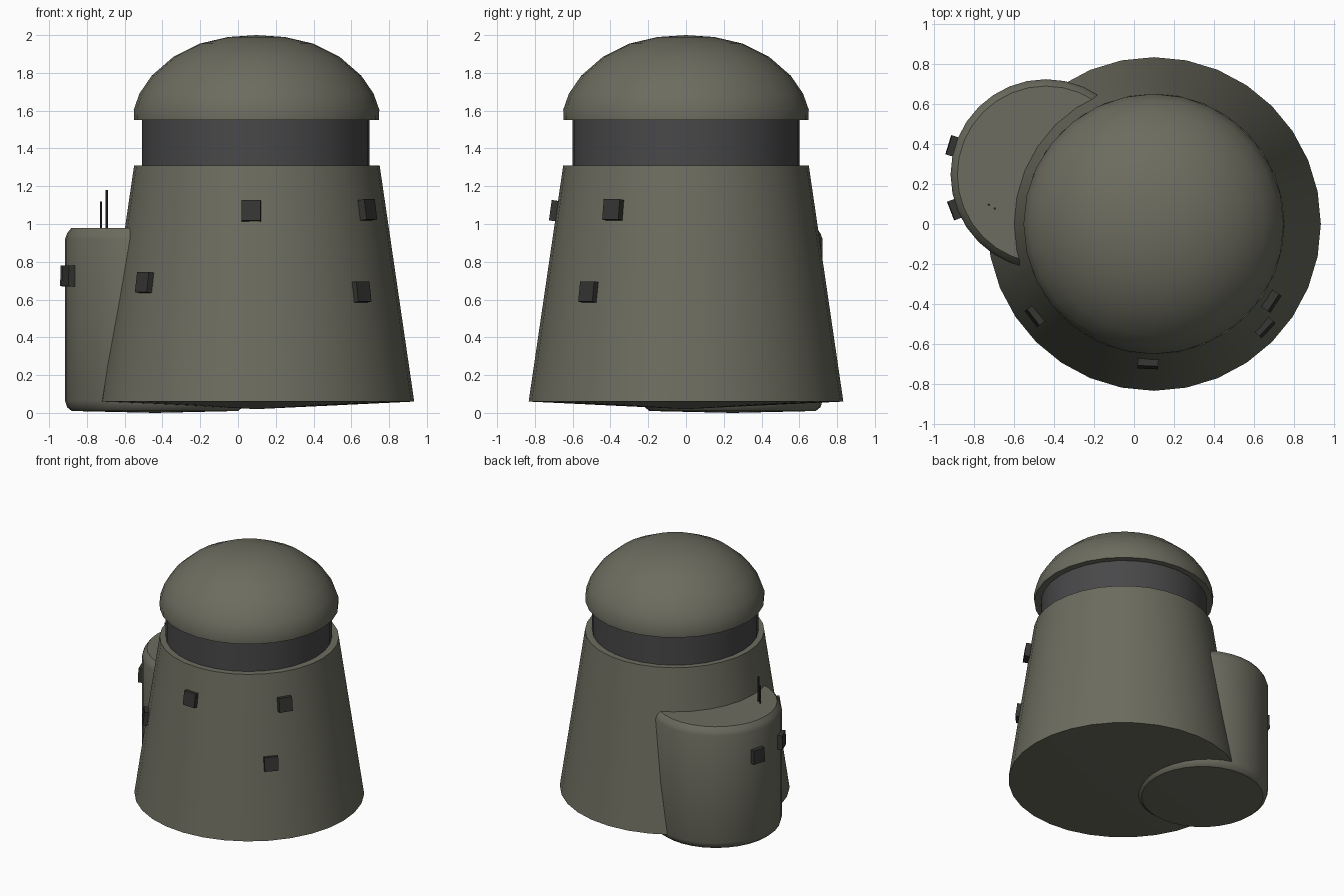
import bpy, bmesh, math
from mathutils import Matrix, Vector

if "Cube" in bpy.data.objects:
    bpy.data.objects.remove(bpy.data.objects["Cube"])


def material(name, rgb):
    m = bpy.data.materials.new(name)
    m.diffuse_color = (*rgb, 1)
    m.use_nodes = True
    m.node_tree.nodes["Principled BSDF"].inputs["Base Color"].default_value = m.diffuse_color
    return m


OLIVE = material("olive_paint", (0.15, 0.15, 0.115))
DARK = material("dark_grey", (0.065, 0.065, 0.068))
BLACK = material("black_grey", (0.035, 0.035, 0.033))


def finish(name, bm, mat, smooth=True):
    bmesh.ops.recalc_face_normals(bm, faces=bm.faces)
    me = bpy.data.meshes.new(name)
    bm.to_mesh(me)
    bm.free()
    ob = bpy.data.objects.new(name, me)
    bpy.context.collection.objects.link(ob)
    me.materials.append(mat)
    if smooth:
        bpy.ops.object.select_all(action='DESELECT')
        ob.select_set(True)
        bpy.context.view_layer.objects.active = ob
        bpy.ops.object.shade_smooth_by_angle(angle=math.radians(35))
    return ob


def lathe(name, center, profile, sides, mat):
    """Revolve (radius, z) points; radius 0 becomes a pole."""
    bm = bmesh.new()
    rings = []
    for r, z in profile:
        n = 1 if r == 0 else sides
        rings.append([bm.verts.new((center[0] + r * math.sin(2 * math.pi * i / sides),
                                    center[1] + r * math.cos(2 * math.pi * i / sides), z))
                      for i in range(n)])
    for a, b in zip(rings, rings[1:]):
        for i in range(sides):
            j = (i + 1) % sides
            quad = [a[i % len(a)], a[j % len(a)], b[j % len(b)], b[i % len(b)]]
            bm.faces.new(list(dict.fromkeys(quad)))
    return finish(name, bm, mat)


def block(name, center, radius, angle, z, size, tilt):
    """Small box fixed on a round wall, leaning back with its slope."""
    bm = bmesh.new()
    a = math.radians(angle)
    pos = Vector((center[0] + radius * math.cos(a), center[1] + radius * math.sin(a), z))
    mat = (Matrix.Translation(pos) @ Matrix.Rotation(a, 4, 'Z')
           @ Matrix.Rotation(math.radians(-tilt), 4, 'Y') @ Matrix.Diagonal((*size, 1)))
    bmesh.ops.create_cube(bm, size=1, matrix=mat)
    finish(name, bm, BLACK, smooth=False)


BODY, ANNEX = (0.1, 0.0), (-0.44, 0.247)

# Tapered main body with a shallow pointed underside
lathe("main_body", BODY, [(0, 0.02), (0.833, 0.06), (0.65, 1.31), (0.59, 1.31), (0, 1.31)], 32, OLIVE)

# Dark neck band
lathe("neck_band", (0.095, 0), [(0, 1.29), (0.602, 1.29), (0.602, 1.57), (0, 1.57)], 32, DARK)

# Domed cap
lathe("dome", (0.098, 0), [(0, 1.55), (0.648, 1.55), (0.65, 1.605), (0.62, 1.69), (0.555, 1.785),
                           (0.44, 1.885), (0.30, 1.955), (0.15, 1.99), (0, 2.0)], 28, OLIVE)

# Round side annex with softened rims
lathe("side_annex", ANNEX, [(0, 0.0), (0.44, 0.01), (0.465, 0.03), (0.476, 0.065), (0.476, 0.92),
                            (0.465, 0.95), (0.442, 0.98), (0, 0.98)], 32, OLIVE)

# Blocks on the main body and on the annex
for i, (r, ang, z) in enumerate([(0.697, -92.5, 1.07), (0.702, -33.4, 1.075),
                                 (0.755, -43, 0.64), (0.75, 217.7, 0.69)]):
    block(f"body_block_{i + 1}", BODY, r, ang, z, (0.04, 0.102, 0.108), 8)
for i, ang in enumerate((201, 163)):
    block(f"annex_block_{i + 1}", ANNEX, 0.488, ang, 0.725, (0.04, 0.1, 0.11), 2)

# Two thin antennas on the annex roof
for i, (x, y, top) in enumerate([(-0.695, 0.077, 1.18), (-0.725, 0.096, 1.12)]):
    lathe(f"antenna_{i + 1}", (x, y), [(0, 0.97), (0.006, 0.97), (0.006, top), (0, top)], 8, BLACK)
